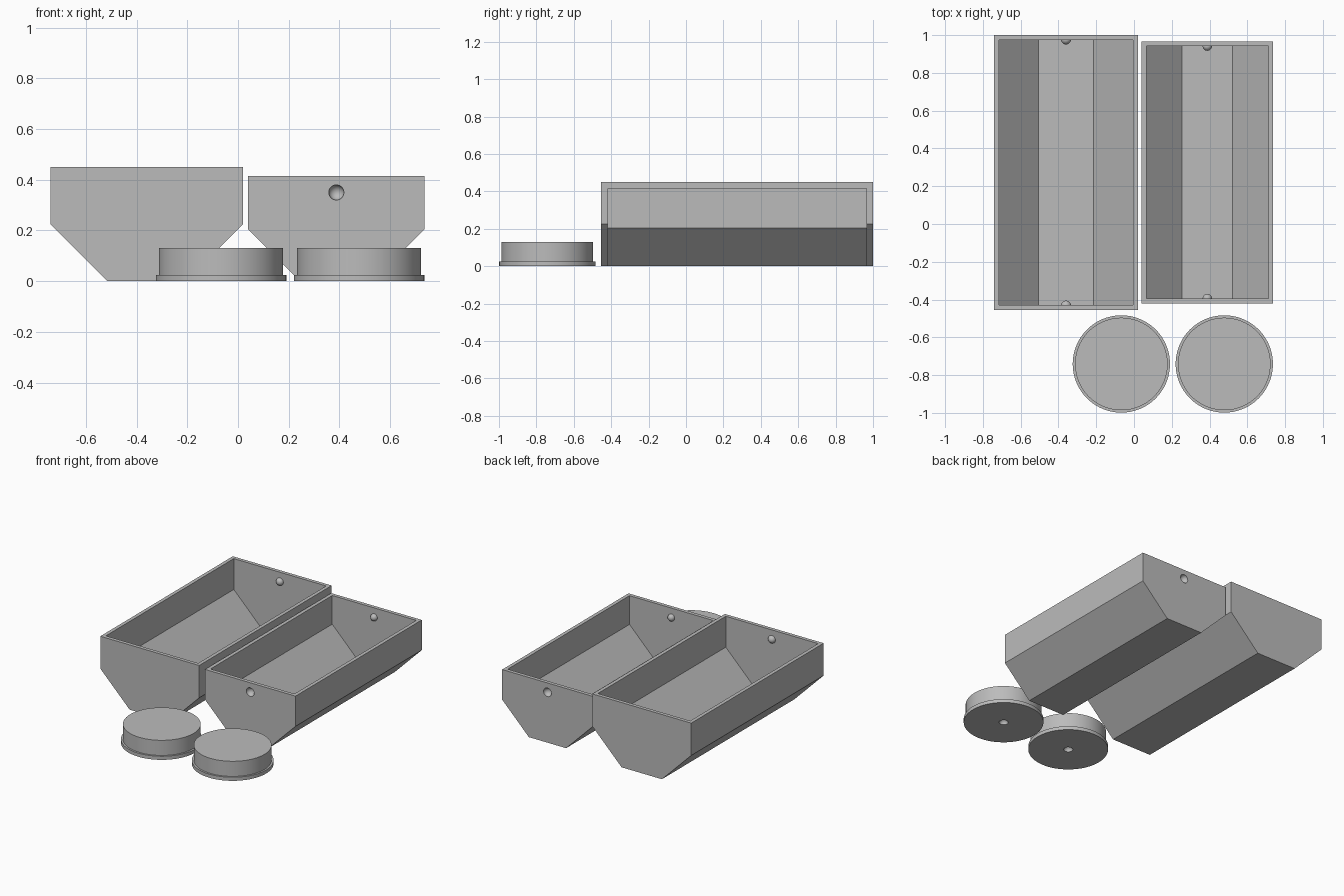
import bpy, bmesh, math
from mathutils import Vector

if "Cube" in bpy.data.objects:
    bpy.data.objects.remove(bpy.data.objects["Cube"])

grey = bpy.data.materials.new("plain grey")
grey.diffuse_color = (0.5, 0.5, 0.5, 1)
grey.use_nodes = True
grey.node_tree.nodes["Principled BSDF"].inputs["Base Color"].default_value = grey.diffuse_color
T = 0.025  # wall thickness


def finish(name, bm):
    bmesh.ops.recalc_face_normals(bm, faces=bm.faces[:])
    mesh = bpy.data.meshes.new(name)
    bm.to_mesh(mesh)
    bm.free()
    mesh.materials.append(grey)
    ob = bpy.data.objects.new(name, mesh)
    bpy.context.collection.objects.link(ob)
    return ob


def prism(name, profile, y0, y1):
    """Extrude an x-z profile along y."""
    bm = bmesh.new()
    face = bm.faces.new([bm.verts.new((x, y0, z)) for x, z in profile])
    out = bmesh.ops.extrude_face_region(bm, geom=[face])
    bmesh.ops.translate(bm, vec=(0, y1 - y0, 0),
                        verts=[v for v in out["geom"] if isinstance(v, bmesh.types.BMVert)])
    return finish(name, bm)


def ball(name, centre, radius):
    bm = bmesh.new()
    bmesh.ops.create_uvsphere(bm, u_segments=32, v_segments=16, radius=radius)
    bmesh.ops.translate(bm, vec=Vector(centre), verts=bm.verts[:])
    return finish(name, bm)


def boolean(ob, tool, operation):
    mod = ob.modifiers.new(operation.lower(), 'BOOLEAN')
    mod.operation, mod.object, mod.solver = operation, tool, 'EXACT'
    bpy.ops.object.select_all(action='DESELECT')
    bpy.context.view_layer.objects.active = ob
    ob.select_set(True)
    bpy.ops.object.modifier_apply(modifier=mod.name)
    bpy.data.objects.remove(tool)


def smooth(ob):
    bpy.ops.object.select_all(action='DESELECT')
    bpy.context.view_layer.objects.active = ob
    ob.select_set(True)
    bpy.ops.object.shade_smooth_by_angle(angle=math.radians(30))


def trough(name, x0, x1, y0, y1, top, bend, dimples):
    # Outer shell with 45 degree lower slopes, hollowed by an evenly offset cavity
    ob = prism(name, [(x0 + bend, 0), (x1 - bend, 0), (x1, bend), (x1, top),
                      (x0, top), (x0, bend)], y0, y1)
    k = T * math.tan(math.pi / 8)
    cavity = prism("cavity", [(x0 + bend + k, T), (x1 - bend - k, T),
                              (x1 - T, bend + k), (x1 - T, top + 0.1),
                              (x0 + T, top + 0.1), (x0 + T, bend + k)], y0 + T, y1 - T)
    boolean(ob, cavity, 'DIFFERENCE')
    # Rounded bumps inside each end wall, with matching outer dimples if wanted
    cx, cz = (x0 + x1) / 2, top - 0.065
    for outer, inward in ((y0, 1), (y1, -1)):
        # the bump centre sits just off the inner face, buried in the wall
        boolean(ob, ball("bump", (cx, outer + inward * (T - 0.002), cz), 0.0265), 'UNION') \
            if not dimples else None
        if dimples:
            boolean(ob, ball("bump", (cx, outer + inward * (T + 0.0005), cz), 0.0245), 'UNION')
            boolean(ob, ball("dimple", (cx, outer, cz), 0.03), 'DIFFERENCE')
    # Trim any part of a bump that passes the outer end walls
    trim = prism("trim", [(x0 - 1, -1), (x1 + 1, -1), (x1 + 1, 1), (x0 - 1, 1)], y0, y1)
    boolean(ob, trim, 'INTERSECT')
    smooth(ob)


def cap(name, cx, cy):
    # Lathed plug with a thin flange at the base
    bm = bmesh.new()
    n = 96
    rings = []
    for r, z in ((0.2575, 0), (0.2575, 0.025), (0.245, 0.025), (0.245, 0.13)):
        rings.append([bm.verts.new((cx + r * math.cos(2 * math.pi * i / n),
                                    cy + r * math.sin(2 * math.pi * i / n), z))
                      for i in range(n)])
    for a, b in zip(rings, rings[1:]):
        for i in range(n):
            j = (i + 1) % n
            bm.faces.new((a[i], a[j], b[j], b[i]))
    bm.faces.new(rings[0][::-1])
    bm.faces.new(rings[-1])
    ob = finish(name, bm)
    # Round dimple in the middle of the underside
    boolean(ob, ball("dimple", (cx, cy, 0), 0.03), 'DIFFERENCE')
    smooth(ob)


trough("large_trough", -0.74, 0.02, -0.455, 1.0, 0.45, 0.225, False)
trough("small_trough", 0.04, 0.736, -0.42, 0.967, 0.415, 0.205, True)
cap("left_cap", -0.067, -0.741)
cap("right_cap", 0.478, -0.741)
